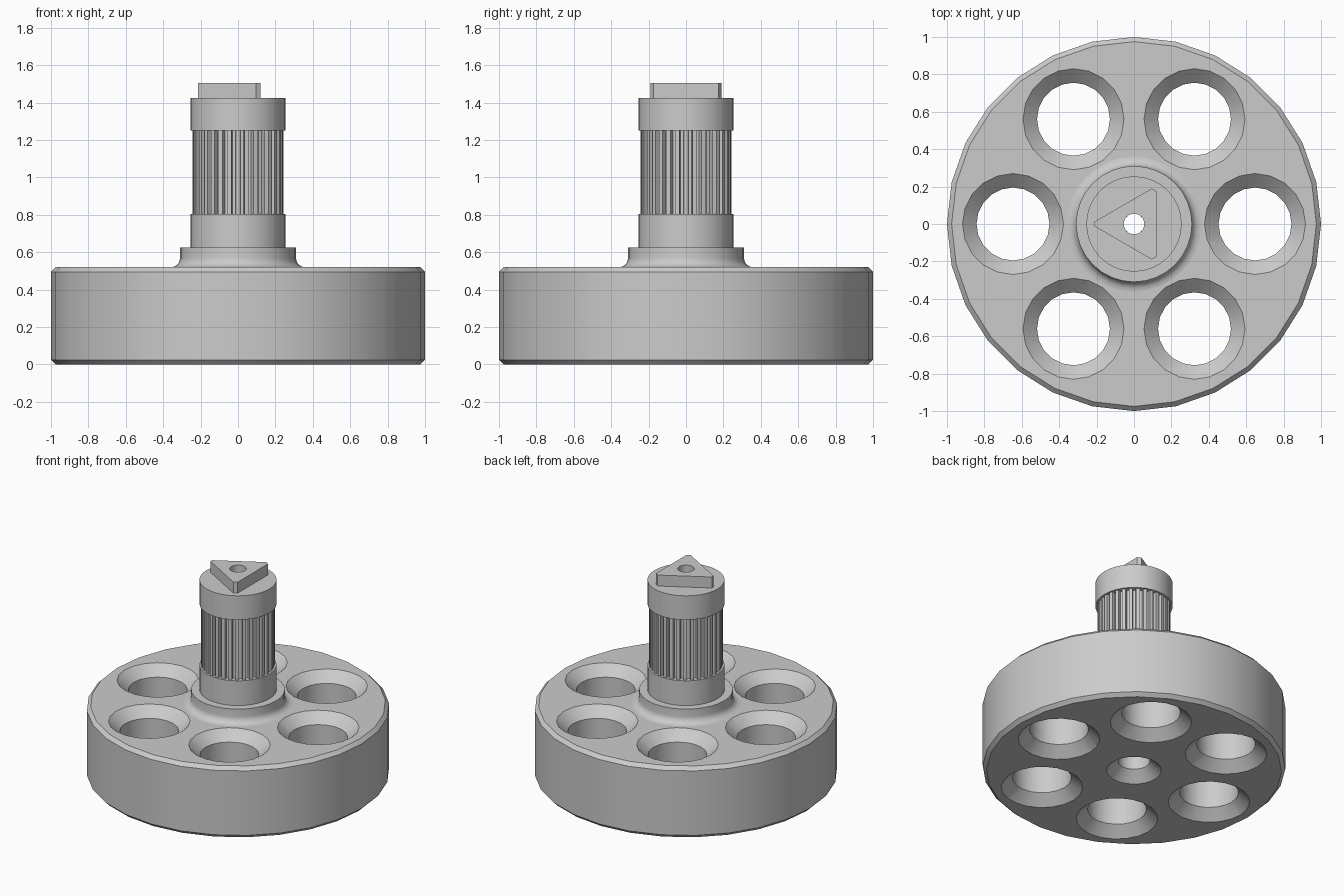
import bpy
import bmesh
from math import sin, cos, pi, radians

if "Cube" in bpy.data.objects:
    bpy.data.objects.remove(bpy.data.objects["Cube"])

grey = bpy.data.materials.new("machined_grey")
grey.use_nodes = True
grey.diffuse_color = (0.6, 0.6, 0.6, 1)
grey.node_tree.nodes["Principled BSDF"].inputs["Base Color"].default_value = (0.6, 0.6, 0.6, 1)

BORE = 0.055
DISC_TOP = 0.52


def finish(bm, name):
    """Turn a bmesh into a named grey object."""
    bmesh.ops.recalc_face_normals(bm, faces=bm.faces)
    mesh = bpy.data.meshes.new(name)
    bm.to_mesh(mesh)
    bm.free()
    mesh.materials.append(grey)
    obj = bpy.data.objects.new(name, mesh)
    bpy.context.collection.objects.link(obj)
    return obj


def lathe(name, profile, sides, centre=(0, 0)):
    """Revolve a closed (radius, height) profile around a vertical axis."""
    bm = bmesh.new()
    rings = []
    for i in range(sides):
        a = 2 * pi * i / sides
        rings.append([bm.verts.new((centre[0] + r * cos(a), centre[1] + r * sin(a), z))
                      for r, z in profile])
    n = len(profile)
    for i in range(sides):
        p, q = rings[i], rings[(i + 1) % sides]
        for j in range(n):
            k = (j + 1) % n
            bm.faces.new((p[j], q[j], q[k], p[k]))
    return finish(bm, name)


def cylinder_cutter(name, profile, sides, centre):
    """Revolve an open profile and cap both ends, for boolean cuts."""
    bm = bmesh.new()
    rings = [[bm.verts.new((centre[0] + r * cos(2 * pi * i / sides),
                            centre[1] + r * sin(2 * pi * i / sides), z))
              for i in range(sides)] for r, z in profile]
    for lo, hi in zip(rings, rings[1:]):
        for i in range(sides):
            k = (i + 1) % sides
            bm.faces.new((lo[i], lo[k], hi[k], hi[i]))
    bm.faces.new(rings[0])
    bm.faces.new(rings[-1])
    return finish(bm, name)


def prism(name, outline, z0, z1):
    """Extrude an outline upwards."""
    bm = bmesh.new()
    face = bm.faces.new([bm.verts.new((x, y, z0)) for x, y in outline])
    top = bmesh.ops.extrude_face_region(bm, geom=[face])["geom"]
    bmesh.ops.translate(bm, vec=(0, 0, z1 - z0),
                        verts=[v for v in top if isinstance(v, bmesh.types.BMVert)])
    return finish(bm, name)


def cut(obj, cutters):
    """Subtract the cutters and delete them."""
    bpy.context.view_layer.objects.active = obj
    for c in cutters:
        c.hide_render = True
        mod = obj.modifiers.new("cut", 'BOOLEAN')
        mod.operation = 'DIFFERENCE'
        mod.solver = 'EXACT'
        mod.object = c
        bpy.ops.object.modifier_apply(modifier=mod.name)
        bpy.data.objects.remove(c)


# Chamfered disc with a countersunk centre bore
disc = lathe("base_disc", [
    (0.18, 0), (0.975, 0), (1, 0.025), (1, DISC_TOP - 0.025), (0.975, DISC_TOP),
    (0.33, DISC_TOP), (BORE, DISC_TOP), (BORE, 0.45), (0.105, 0.45), (0.105, 0.07)], 28)

# Six through holes, countersunk on both faces
ring = 0.647
hole_profile = [(0.37, -0.1), (0.195, 0.07), (0.195, DISC_TOP - 0.07), (0.37, DISC_TOP + 0.1)]
hole_profile[0] = (0.27 + 0.1 * 75 / 70, -0.1)
hole_profile[-1] = (hole_profile[0][0], DISC_TOP + 0.1)
cut(disc, [cylinder_cutter("hole_cutter", hole_profile, 20,
                           (ring * cos(i * pi / 3), ring * sin(i * pi / 3)))
           for i in range(6)])

# Hub collar with a filleted foot
fillet = [(0.36 - 0.05 * sin(t * pi / 10), DISC_TOP + 0.05 * (1 - cos(t * pi / 10)))
          for t in range(6)]
hub = lathe("hub_collar", [(BORE, DISC_TOP)] + fillet + [(0.31, 0.625), (BORE, 0.625)], 32)

# Plain stem sections below and above the splines
lower = lathe("lower_stem", [(BORE, 0.625), (0.255, 0.625), (0.255, 0.805), (BORE, 0.805)], 32)
upper = lathe("upper_stem", [(BORE, 1.25), (0.255, 1.25), (0.255, 1.425), (BORE, 1.425)], 32)

# Splined middle section
teeth = 32
outline = []
for i in range(teeth):
    for offset, r in ((-0.3, 0.215), (-0.25, 0.243), (0.25, 0.243), (0.3, 0.215)):
        a = 2 * pi * (i + offset) / teeth
        outline.append((r * cos(a), r * sin(a)))
splines = prism("splined_shaft", outline, 0.805, 1.25)

# Triangular drive key on top, with clipped corners
key = prism("triangle_key", [(-0.215, -0.01), (0.095, -0.19), (0.12, -0.175),
                             (0.12, 0.175), (0.095, 0.19), (-0.215, 0.01)], 1.425, 1.505)

# Continue the bore through the shaft and key
for part in (splines, key):
    cut(part, [cylinder_cutter("bore_cutter", [(BORE, 0.5), (BORE, 1.7)], 32, (0, 0))])

# Smooth round surfaces, keep machined edges crisp
for obj in (disc, hub, lower, upper, splines, key):
    bpy.ops.object.select_all(action='DESELECT')
    obj.select_set(True)
    bpy.context.view_layer.objects.active = obj
    bpy.ops.object.shade_smooth_by_angle(angle=radians(30))
